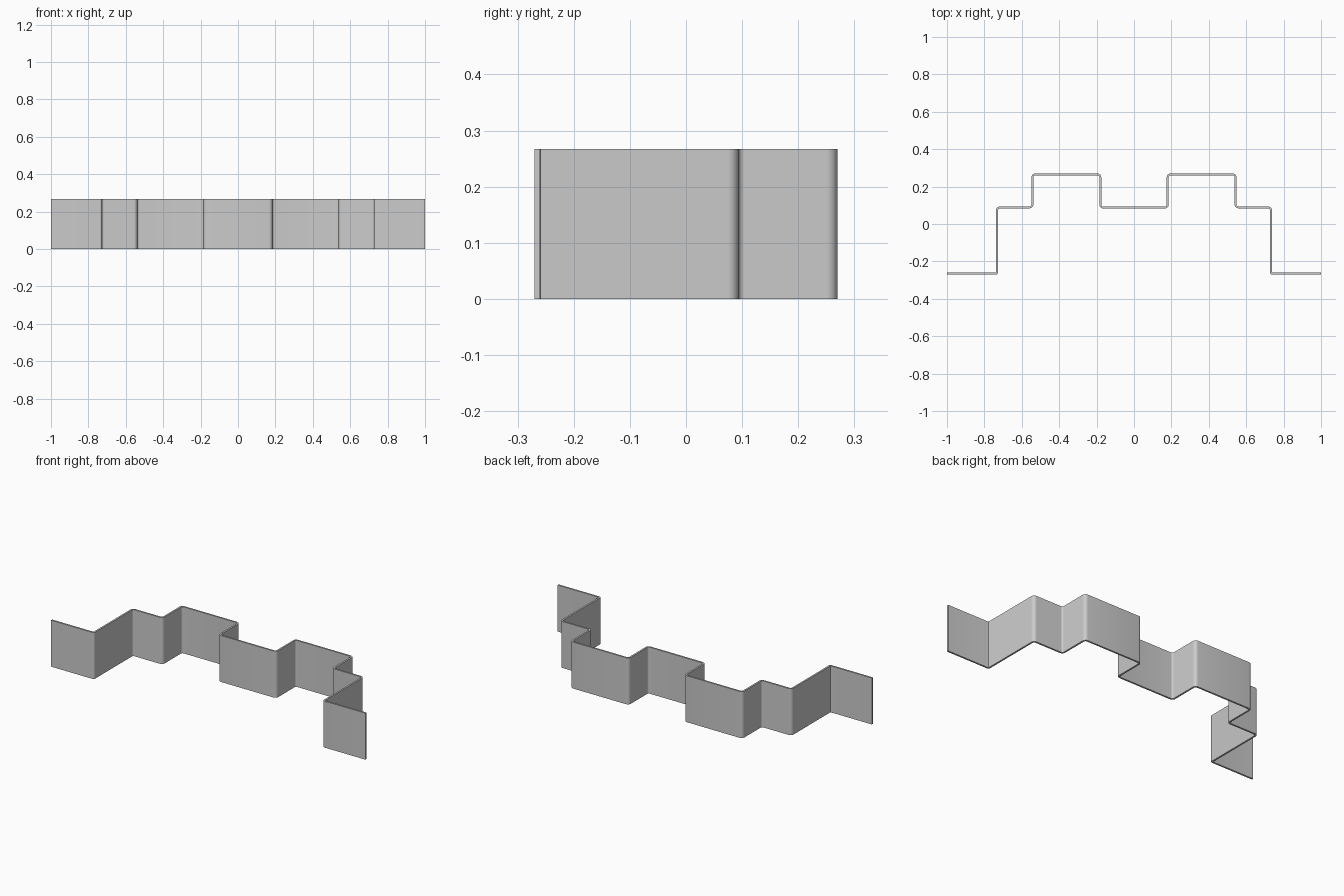
import bpy, bmesh, math
from mathutils import Vector

if "Cube" in bpy.data.objects:
    bpy.data.objects.remove(bpy.data.objects["Cube"])

HEIGHT, THICK, STEPS = 0.267, 0.01, 6

# Centre line of the right half: x, y, bend radius
half = [(0.18, 0.088, 0.015), (0.18, 0.265, 0.015), (0.543, 0.265, 0.015),
        (0.543, 0.089, 0.015), (0.732, 0.089, 0.015), (0.732, -0.265, 0.007),
        (1.0, -0.265, 0)]
path = [(-x, y, r) for x, y, r in reversed(half)] + half


def rounded(points):
    """Replace each inner corner of the path by a small arc."""
    out = []
    for i, (x, y, r) in enumerate(points):
        p = Vector((x, y))
        if r == 0:
            out.append(p)
            continue
        a = (Vector(points[i - 1][:2]) - p).normalized()
        b = (Vector(points[i + 1][:2]) - p).normalized()
        centre = p + (a + b) * r
        for k in range(STEPS + 1):
            t = k / STEPS * math.pi / 2
            out.append(centre - b * r * math.cos(t) - a * r * math.sin(t))
    return out


# Folded sheet: bent path raised to a vertical band
bm = bmesh.new()
columns = [(bm.verts.new((p.x, p.y, 0)), bm.verts.new((p.x, p.y, HEIGHT)))
           for p in rounded(path)]
for (a, b), (c, d) in zip(columns, columns[1:]):
    bm.faces.new((a, c, d, b))
mesh = bpy.data.meshes.new("folded_strip")
bm.to_mesh(mesh)
bm.free()
strip = bpy.data.objects.new("folded_strip", mesh)
bpy.context.collection.objects.link(strip)

# Sheet thickness
solid = strip.modifiers.new("thickness", 'SOLIDIFY')
solid.thickness = THICK
solid.offset = 0
solid.use_even_offset = True

bpy.context.view_layer.objects.active = strip
strip.select_set(True)
bpy.ops.object.modifier_apply(modifier=solid.name)
bpy.ops.object.shade_smooth_by_angle(angle=math.radians(30))
